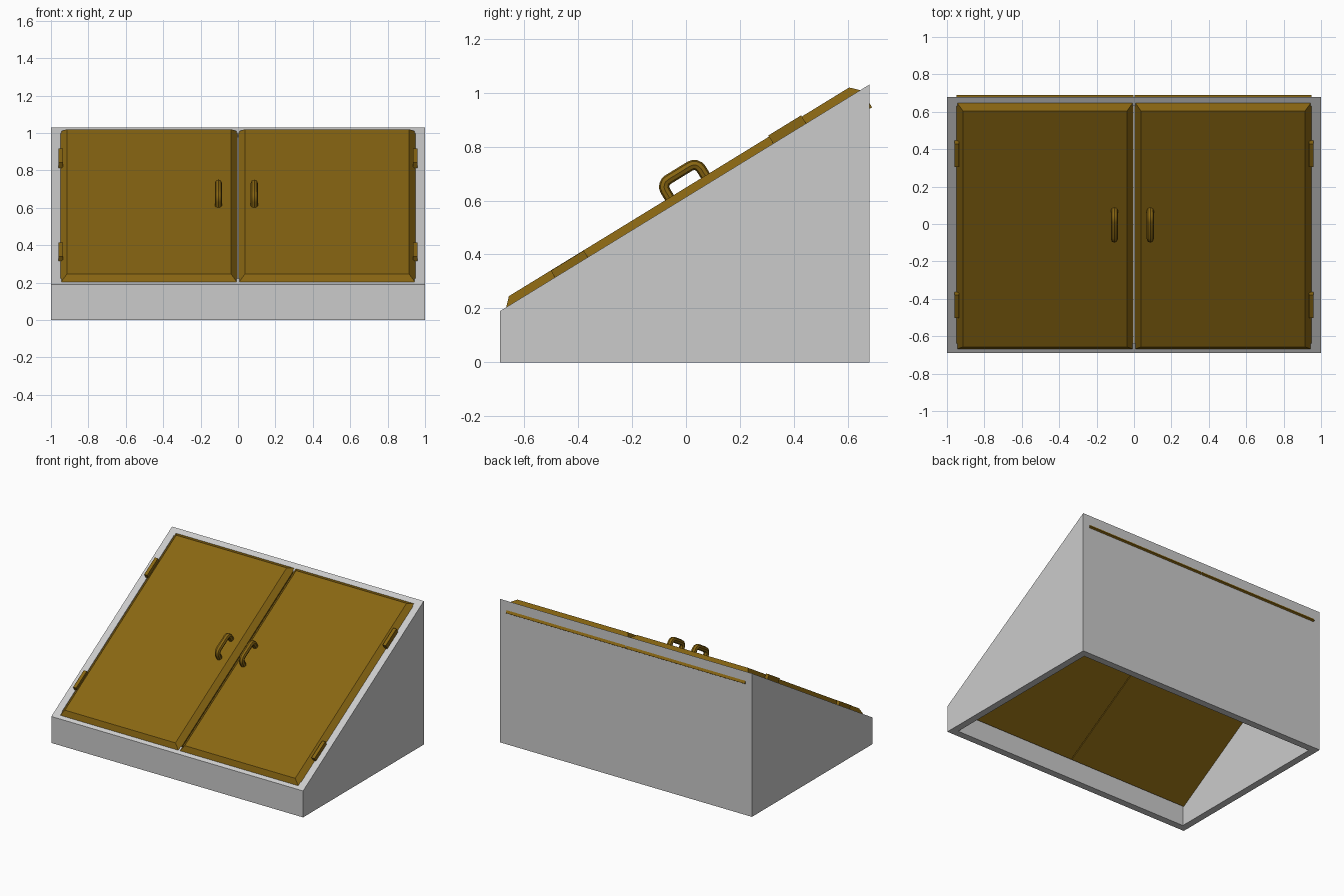
import bpy, bmesh
from math import sin, cos, pi, atan2
from mathutils import Matrix, Vector

if "Cube" in bpy.data.objects:
    bpy.data.objects.remove(bpy.data.objects["Cube"])

Y0, Y1, Z0, Z1, WALL = -0.69, 0.68, 0.19, 1.03, 0.05
ANG = atan2(Z1 - Z0, Y1 - Y0)

# Slope frame: local y runs up the slope, local z is height above it
NRM = Vector((0, -sin(ANG), cos(ANG)))
SLOPE = Matrix.Translation(NRM * NRM.dot(Vector((0, Y0, Z0)))) @ Matrix.Rotation(ANG, 4, 'X')

wood = bpy.data.materials.new("brown_paint")
wood.diffuse_color = (0.25, 0.133, 0.006, 1)
wood.use_nodes = True
wood.node_tree.nodes["Principled BSDF"].inputs["Base Color"].default_value = wood.diffuse_color


def add_mesh(name, bm, mat=None, matrix=None):
    if matrix:
        bm.transform(matrix)
    bmesh.ops.recalc_face_normals(bm, faces=bm.faces)
    me = bpy.data.meshes.new(name)
    bm.to_mesh(me)
    bm.free()
    ob = bpy.data.objects.new(name, me)
    bpy.context.collection.objects.link(ob)
    if mat:
        me.materials.append(mat)
    return ob


def slope_box(name, x, u, n, bevel=0):
    """Box in slope coordinates; optional chamfer around the top face."""
    bm = bmesh.new()
    bmesh.ops.create_cube(bm, size=1)
    for v in bm.verts:
        for i, (a, b) in enumerate((x, u, n)):
            v.co[i] = b if v.co[i] > 0 else a
    if bevel:
        top = [e for e in bm.edges if all(v.co.z > n[1] - 1e-5 for v in e.verts)]
        bmesh.ops.bevel(bm, geom=top, offset=bevel, segments=1, affect='EDGES')
    return add_mesh(name, bm, wood, SLOPE)


# Sloped wall frame, open at top and bottom
bm = bmesh.new()
rings = []
for d in (0, WALL):
    plan = [(-1 + d, Y0 + d), (1 - d, Y0 + d), (1 - d, Y1 - d), (-1 + d, Y1 - d)]
    rings.append([bm.verts.new((x, y, 0)) for x, y in plan])
    rings.append([bm.verts.new((x, y, Z0 + (y - Y0) * (Z1 - Z0) / (Y1 - Y0))) for x, y in plan])
for a, b in ((0, 1), (1, 3), (3, 2), (2, 0)):
    for i in range(4):
        j = (i + 1) % 4
        bm.faces.new((rings[a][i], rings[a][j], rings[b][j], rings[b][i]))
add_mesh("frame", bm)


# Pull handle: bent round bar
def handle(name, x):
    u0, u1, h, r = 0.267, 0.423, 0.09, 0.03
    pts = [(u0, 0.01)]
    pts += [(u0 + r - r * cos(t * pi / 8), h - r + r * sin(t * pi / 8)) for t in range(5)]
    pts += [(u1 - r + r * sin(t * pi / 8), h - r + r * cos(t * pi / 8)) for t in range(5)]
    pts += [(u1, 0.01)]
    cu = bpy.data.curves.new(name, 'CURVE')
    cu.dimensions = '3D'
    cu.bevel_depth = 0.019
    cu.bevel_resolution = 2
    cu.use_fill_caps = True
    sp = cu.splines.new('POLY')
    sp.points.add(len(pts) - 1)
    for p, (u, n) in zip(sp.points, pts):
        p.co = (*(SLOPE @ Vector((x, u, n))), 1)
    cu.materials.append(wood)
    ob = bpy.data.objects.new(name, cu)
    bpy.context.collection.objects.link(ob)
    bpy.ops.object.select_all(action='DESELECT')
    ob.select_set(True)
    bpy.context.view_layer.objects.active = ob
    bpy.ops.object.convert(target='MESH')
    bpy.ops.object.shade_smooth_by_angle()


# Doors, hinges and handles on both sides
for side, s, hx in (("left", -1, -0.105), ("right", 1, 0.087)):
    def span(a, b):
        return tuple(sorted((s * a, s * b)))
    slope_box(f"{side}_door", span(0.003, 0.949), (-0.466, 1.083), (-0.077, 0.03), 0.034)
    slope_box(f"{side}_upper_hinge", span(0.935, 0.959), (0.70, 0.843), (-0.01, 0.035))
    slope_box(f"{side}_lower_hinge", span(0.935, 0.959), (-0.25, -0.107), (-0.01, 0.029))
    handle(f"{side}_handle", hx)
